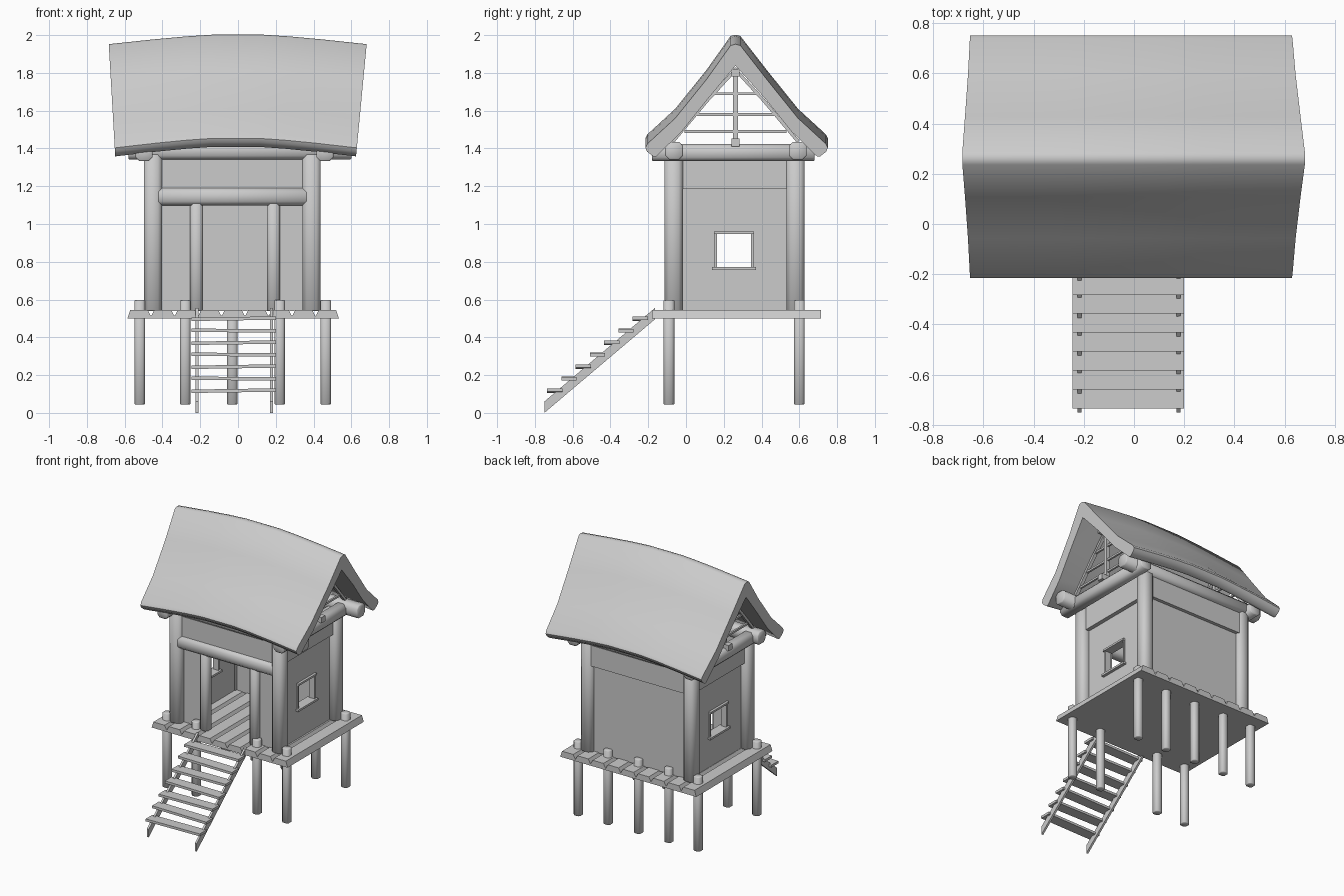
import bpy, bmesh, math
from mathutils import Vector

if "Cube" in bpy.data.objects:
    bpy.data.objects.remove(bpy.data.objects["Cube"])


def finish(name, bm, smooth=None):
    bmesh.ops.recalc_face_normals(bm, faces=bm.faces)
    me = bpy.data.meshes.new(name)
    bm.to_mesh(me)
    bm.free()
    ob = bpy.data.objects.new(name, me)
    bpy.context.collection.objects.link(ob)
    if smooth:
        bpy.ops.object.select_all(action='DESELECT')
        ob.select_set(True)
        bpy.context.view_layer.objects.active = ob
        bpy.ops.object.shade_smooth_by_angle(angle=math.radians(smooth))
    return ob


def loft(name, rings, smooth=None):
    """Closed rings of points joined into a capped solid."""
    bm = bmesh.new()
    vs = [[bm.verts.new(p) for p in r] for r in rings]
    n = len(vs[0])
    for a, b in zip(vs, vs[1:]):
        for i in range(n):
            j = (i + 1) % n
            bm.faces.new((a[i], a[j], b[j], b[i]))
    bm.faces.new(vs[0])
    bm.faces.new(vs[-1])
    return finish(name, bm, smooth)


def boxes(name, *dims):
    """One object from boxes given as x0, x1, y0, y1, z0, z1."""
    bm = bmesh.new()
    for x0, x1, y0, y1, z0, z1 in dims:
        vs = bmesh.ops.create_cube(bm, size=1)['verts']
        for v in vs:
            v.co = ((x0 + x1) / 2 + v.co.x * (x1 - x0),
                    (y0 + y1) / 2 + v.co.y * (y1 - y0),
                    (z0 + z1) / 2 + v.co.z * (z1 - z0))
    return finish(name, bm)


def log(name, start, end, r):
    """Soft-cornered eight-sided log between two points along an axis."""
    a, b = Vector(start), Vector(end)
    d = (b - a).normalized()
    u = Vector((1, 0, 0)) if abs(d.x) < 0.5 else Vector((0, 1, 0))
    w = d.cross(u)
    c = 0.55
    sec = [(1, -c), (1, c), (c, 1), (-c, 1), (-1, c), (-1, -c), (-c, -1), (c, -1)]

    def ring(p, k):
        return [p + (u * s + w * t) * r * k for s, t in sec]
    e = d * r * 0.12
    return loft(name, [ring(a, .88), ring(a + e, 1), ring(b - e, 1), ring(b, .88)], 50)


# Deck of nine planks with V grooves
edges = [-0.585 + 0.1244 * i for i in range(10)]
top = [(edges[0], 0.5), (edges[0] + 0.015, 0.545)]
for x in edges[1:-1]:
    top += [(x - 0.018, 0.545), (x, 0.512), (x + 0.018, 0.545)]
top += [(edges[-1] - 0.015, 0.545), (edges[-1], 0.5)]
loft("deck", [[(x, y, z) for x, z in top] for y in (-0.18, 0.714)])

# Stilts under the deck
for x in (-0.52, -0.28, -0.03, 0.22, 0.465):
    log("back_stilt", (x, 0.6, 0.045), (x, 0.6, 0.597), 0.028)
    if x != -0.03:
        log("front_stilt", (x, -0.09, 0.045), (x, -0.09, 0.597), 0.028)

# Corner columns, door posts and door lintel
for x in (-0.45, 0.39):
    for y in (-0.065, 0.58):
        log("corner_column", (x, y, 0.54), (x, y, 1.37), 0.048)
for x in (-0.22, 0.188):
    log("door_post", (x, -0.065, 0.54), (x, -0.065, 1.12), 0.034)
log("door_lintel", (-0.43, -0.065, 1.145), (0.37, -0.065, 1.145), 0.046)

# Top logs: along x on the columns, along y outside the gables
for y in (-0.063, 0.592):
    log("eave_log", (-0.58, y, 1.388), (0.6, y, 1.388), 0.047)
for x in (-0.497, 0.46):
    log("gable_log", (x, -0.18, 1.378), (x, 0.68, 1.378), 0.045)

# Walls, the side ones with a window opening
for x in (-0.44, 0.35):
    boxes("side_wall",
          (x, x + 0.03, -0.05, 0.16, 0.54, 1.25), (x, x + 0.03, 0.35, 0.59, 0.54, 1.25),
          (x, x + 0.03, 0.16, 0.35, 0.54, 0.77), (x, x + 0.03, 0.16, 0.35, 0.95, 1.25))
    boxes("window_frame",
          (x - 0.022, x + 0.052, 0.137, 0.37, 0.757, 0.772),
          (x - 0.018, x + 0.048, 0.147, 0.36, 0.946, 0.96),
          (x - 0.008, x + 0.038, 0.152, 0.165, 0.772, 0.946),
          (x - 0.008, x + 0.038, 0.345, 0.358, 0.772, 0.946))
boxes("back_wall", (-0.44, 0.38, 0.56, 0.59, 0.54, 1.25))
boxes("front_wall", (-0.44, -0.2, -0.06, -0.03, 0.54, 1.2),
      (0.17, 0.38, -0.06, -0.03, 0.54, 1.2))

# Thicker upper wall band
boxes("upper_band",
      (-0.47, -0.42, -0.05, 0.58, 1.185, 1.38), (0.36, 0.41, -0.05, 0.58, 1.185, 1.38),
      (-0.45, 0.39, 0.57, 0.615, 1.185, 1.38), (-0.45, 0.39, -0.085, -0.04, 1.185, 1.38))

# Gable lattice: king post, cross bars, rafters
for x in (-0.497, 0.46):
    boxes("king_post", (x - 0.014, x + 0.014, 0.248, 0.276, 1.41, 1.82))
    for z, h in ((1.49, 0.27), (1.58, 0.205), (1.69, 0.12)):
        boxes("gable_bar", (x - 0.007, x + 0.007, 0.262 - h, 0.262 + h, z - 0.007, z + 0.007))
    for s in (-1, 1):
        path = [(0.0, 1.83), (0.16, 1.655), (0.34, 1.44)]
        sec = path + [(y - 0.016, z - 0.008) for y, z in reversed(path)]
        loft("rafter", [[(x + dx, 0.262 + s * y, z) for y, z in sec] for dx in (-0.012, 0.012)])
boxes("ridge_beam", (-0.55, 0.52, 0.24, 0.284, 1.78, 1.82))
boxes("tie_beam", (-0.55, 0.52, 0.24, 0.284, 1.41, 1.452))

# Thatch roof: gable section lofted along x, crowned in the middle
half = [(0.026, 1.945), (0.16, 1.765), (0.325, 1.56), (0.472, 1.425), (0.483, 1.403),
        (0.474, 1.383), (0.442, 1.358), (0.425, 1.358), (0.29, 1.49), (0.15, 1.665)]
half = [(0.0, 1.952)] + half + [(0.0, 1.838)]
section = half + [(-y, z) for y, z in reversed(half[1:-1])]


def roof_ring(t):
    lift = 0.05 * (1 - max(0, (abs(t) - 0.2) / 0.8) ** 1.25)
    ring = []
    for y, z in section:
        h = (z - 1.36) / 0.59
        x0, x1 = -0.65 - 0.034 * h, 0.625 + 0.056 * h
        ring.append((x0 + (x1 - x0) * (t + 1) / 2, 0.268 + y - (0.006 if abs(y) < .1 else 0), z + lift))
    return ring


loft("thatch_roof", [roof_ring(t) for t in (-1, -0.97, -0.65, -0.4, -0.2, 0.2, 0.4, 0.65, 0.97, 1)], 50)

# Stairs: two stringers and seven treads
side = [(-0.75, 0.0), (-0.75, 0.06), (-0.165, 0.555), (-0.165, 0.495)]
for x in (-0.225, 0.17):
    loft("stair_stringer", [[(x + dx, y, z) for y, z in side] for dx in (0, 0.015)])
for i in range(7):
    y, z = -0.735 + 0.0755 * i, 0.118 + 0.0635 * i
    tread = boxes("stair_tread", (-0.245, 0.2, y, y + 0.08, z - 0.009, z + 0.009))
    # Slight hand-made tilt on alternate treads
    for v in tread.data.vertices:
        v.co.z += v.co.x * (0.015 if i % 2 == 0 else -0.008)
